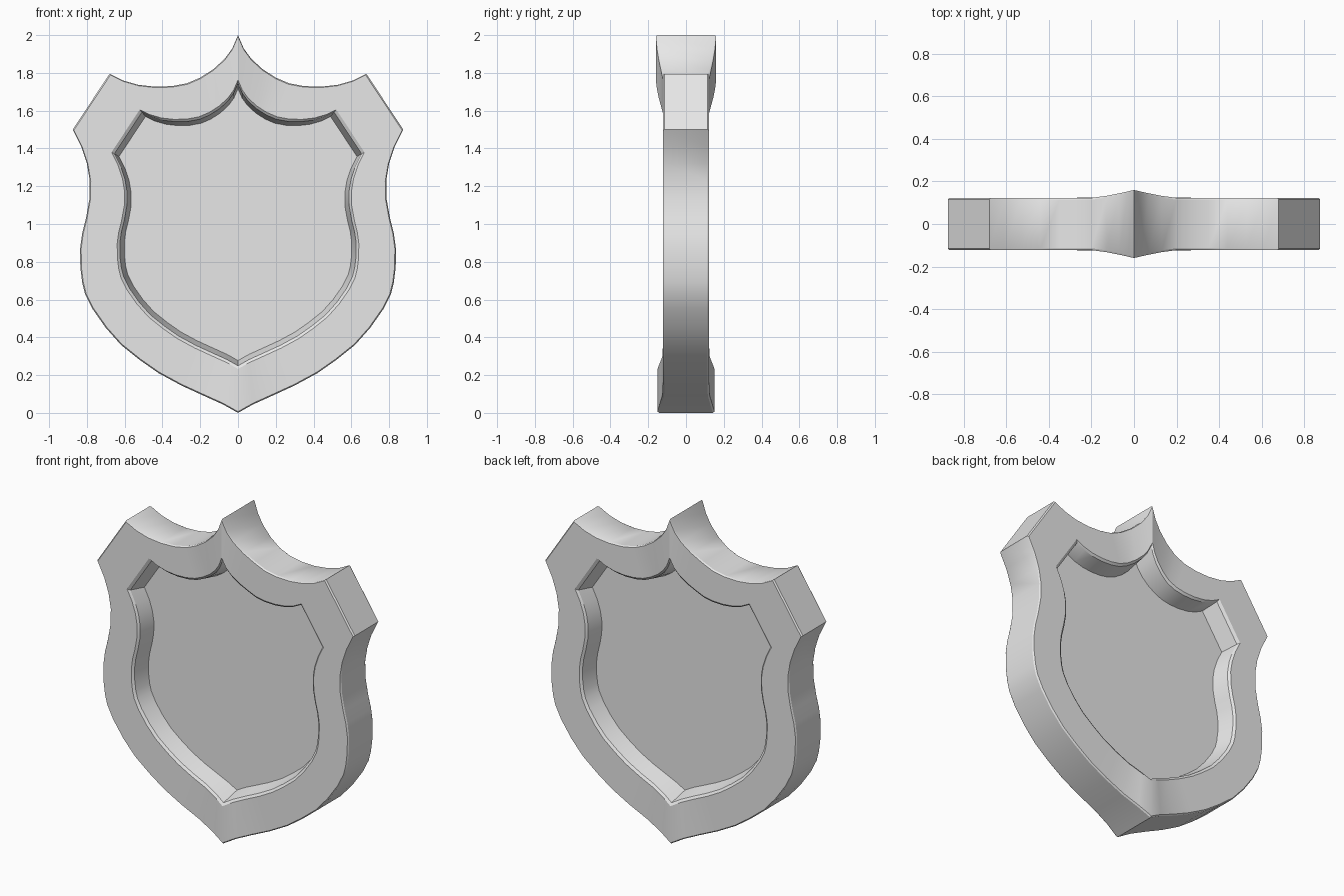
import bpy, bmesh

cube = bpy.data.objects.get("Cube")
if cube:
    bpy.data.objects.remove(cube, do_unlink=True)

# Right half of the outline, from the top point down to the bottom point
HALF = [
    (0, 2), (.03, 1.93), (.07, 1.875), (.13, 1.82), (.2, 1.775), (.27, 1.745),
    (.35, 1.73), (.44, 1.727), (.53, 1.737), (.61, 1.76), (.68, 1.795),
    (.875, 1.5), (.83, 1.41), (.8, 1.32), (.785, 1.23), (.787, 1.13),
    (.805, 1.03), (.825, .95), (.836, .87), (.835, .77), (.825, .69),
    (.81, .63), (.77, .55), (.7, .45), (.62, .36), (.52, .28), (.42, .21),
    (.3, .145), (.18, .09), (.08, .045), (0, 0),
]
OUTLINE = HALF + [(-x, z) for x, z in reversed(HALF[1:-1])]
MIDDLE = 0.99

# Cross-section of one side: outline scale, depth, share of the centre ridge
SECTION = [
    (1.0, .114, 1), (.993, .123, 1),        # bevelled outer edge
    (.765, .123, 1), (.748, .112, 1),       # bevelled inner edge
    (.72, .01, 0),                          # recessed floor
]


def ridge(x, z):
    """Extra thickness flaring towards the top and bottom points."""
    height = .037 if z > 1 else .028
    return height * max(0, 1 - abs(x) / .2) ** 1.3


def add_ring(bm, scale, depth, share, side):
    return [bm.verts.new((x * scale,
                          side * (depth + share * ridge(x, z)),
                          MIDDLE + (z - MIDDLE) * scale))
            for x, z in OUTLINE]


def bridge(bm, a, b):
    for i in range(len(a)):
        j = (i + 1) % len(a)
        bm.faces.new((a[i], a[j], b[j], b[i]))


# Shield frame with a recessed panel on both sides
bm = bmesh.new()
front = [add_ring(bm, *step, -1) for step in SECTION]
back = [add_ring(bm, *step, 1) for step in SECTION]
rings = front[::-1] + back
for a, b in zip(rings, rings[1:]):
    bridge(bm, a, b)
for floor in (front[-1], back[-1]):
    bm.faces.new(floor)
bmesh.ops.recalc_face_normals(bm, faces=bm.faces)

mesh = bpy.data.meshes.new("shield")
bm.to_mesh(mesh)
bm.free()
shield = bpy.data.objects.new("shield", mesh)
bpy.context.collection.objects.link(shield)

# Plain grey material
GREY = (.8, .8, .8, 1)
grey = bpy.data.materials.new("light grey")
grey.use_nodes = True
grey.diffuse_color = GREY
grey.node_tree.nodes["Principled BSDF"].inputs["Base Color"].default_value = GREY
mesh.materials.append(grey)

# Smooth curves, sharp corners
bpy.ops.object.select_all(action='DESELECT')
shield.select_set(True)
bpy.context.view_layer.objects.active = shield
bpy.ops.object.shade_smooth_by_angle(angle=.5)
